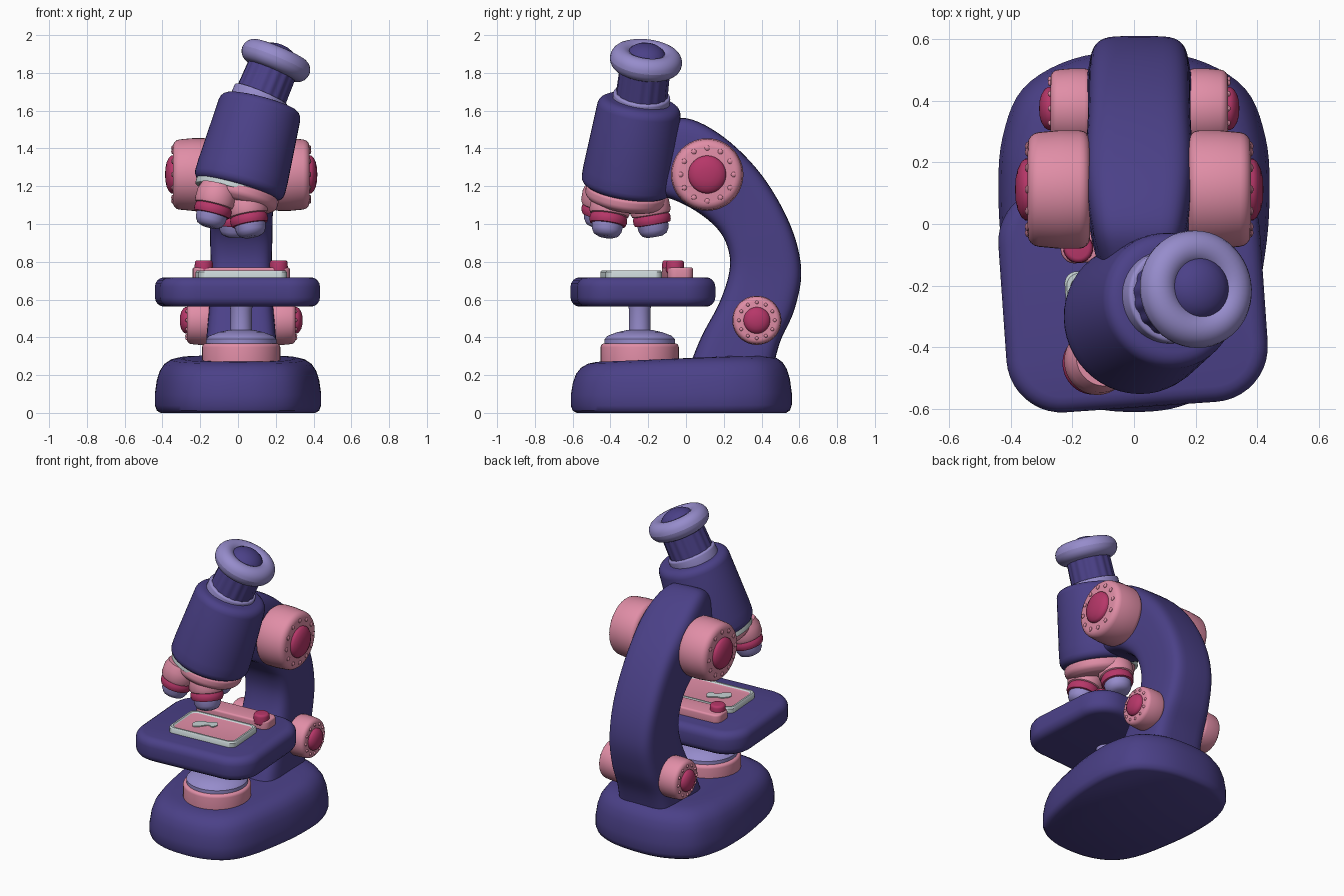
import bpy, math
from mathutils import Vector, Matrix

if "Cube" in bpy.data.objects:
    bpy.data.objects.remove(bpy.data.objects["Cube"])

def mat(name, r, g, b):
    m = bpy.data.materials.new(name)
    m.diffuse_color = (r, g, b, 1)
    m.use_nodes = True
    m.node_tree.nodes["Principled BSDF"].inputs["Base Color"].default_value = m.diffuse_color
    return m

BLUE = mat("indigo", .070, .052, .245)
LAV = mat("lavender", .305, .262, .60)
PINK = mat("pink", .75, .27, .385)
RED = mat("crimson", .47, .038, .14)
PALE = mat("pale_grey", .58, .66, .67)
CX = .017  # slight sideways offset shared by the arm, knobs and stage

def build(name, rings, cols, xf=Matrix(), bevel=0):
    """Skin closed rings of points; a one-point ring is a pole. cols: one per strip."""
    verts, faces, mi, idx = [], [], [], []
    mats = list(dict.fromkeys(cols))
    for ring in rings:
        idx.append(list(range(len(verts), len(verts) + len(ring))))
        verts += [xf @ Vector(p) for p in ring]
    for a, b, c in zip(idx, idx[1:], cols):
        n = max(len(a), len(b))
        for i in range(n):
            j = (i + 1) % n
            if len(a) == 1:
                f = (a[0], b[j], b[i])
            elif len(b) == 1:
                f = (a[i], a[j], b[0])
            else:
                f = (a[i], a[j], b[j], b[i])
            faces.append(f)
            mi.append(mats.index(c))
    for ring, c, rev in ((idx[0], cols[0], True), (idx[-1], cols[-1], False)):
        if len(ring) > 2:
            faces.append(ring[::-1] if rev else ring)
            mi.append(mats.index(c))
    me = bpy.data.meshes.new(name)
    me.from_pydata(verts, [], faces)
    for m in mats:
        me.materials.append(m)
    me.polygons.foreach_set("material_index", mi)
    ob = bpy.data.objects.new(name, me)
    bpy.context.collection.objects.link(ob)
    if bevel:
        bv = ob.modifiers.new("bevel", 'BEVEL')
        bv.width, bv.segments = bevel, 4
        bv.limit_method, bv.angle_limit = 'ANGLE', math.radians(35)
    return ob

def lathe(name, prof, cols, origin, axis, bevel=0, n=48, rib=0):
    """Turn (radius, height) points about an axis."""
    rings = []
    for r, t in prof:
        if r == 0:
            rings.append([(0, 0, t)])
        else:
            ring = []
            for i in range(n):
                a = 2 * math.pi * i / n
                q = r * (1 + rib * math.cos(16 * a))
                ring.append((q * math.cos(a), q * math.sin(a), t))
            rings.append(ring)
    if not isinstance(cols, list):
        cols = [cols] * (len(prof) - 1)
    rot = Vector(axis).to_track_quat('Z', 'Y').to_matrix().to_4x4()
    return build(name, rings, cols, Matrix.Translation(origin) @ rot, bevel)

def smooth(pts, k=6, closed=False):
    """Catmull-Rom curve through points."""
    p = [Vector(q) for q in pts]
    p = [p[-1]] + p + p[:2] if closed else [2 * p[0] - p[1]] + p + [2 * p[-1] - p[-2]]
    out = []
    for a, b, c, d in zip(p, p[1:], p[2:], p[3:]):
        for i in range(k):
            t = i / k
            out.append(.5 * (2 * b + (c - a) * t + (2 * a - 5 * b + 4 * c - d) * t ** 2
                             + (3 * b - a - 3 * c + d) * t ** 3))
    return out if closed else out + [p[-2]]

def rrect(hx, hy, r, k=10):
    """Rounded rectangle outline."""
    out = []
    for q, (sx, sy) in enumerate(((1, 1), (-1, 1), (-1, -1), (1, -1))):
        for i in range(k + 1):
            a = math.pi / 2 * (q + i / k)
            out.append((sx * (hx - r) + r * math.cos(a), sy * (hy - r) + r * math.sin(a)))
    return out

def slab(name, outline, layers, cols, loc=(0, 0, 0), ang=0, bevel=0, slope=0):
    """Stack an outline at (z, inset) layers."""
    mx, my = max(p[0] for p in outline), max(p[1] for p in outline)
    rings = [[(x * (1 - d / mx), y * (1 - d / my), z + slope * y * z) for x, y in outline]
             for z, d in layers]
    if not isinstance(cols, list):
        cols = [cols] * (len(layers) - 1)
    xf = Matrix.Translation(loc) @ Matrix.Rotation(math.radians(ang), 4, 'Z')
    return build(name, rings, cols, xf, bevel)

# Base: egg-shaped foot with a soft top
half = [(.15, -.592), (.285, -.52), (.37, -.37), (.425, -.1), (.44, .1), (.427, .28),
        (.36, .44), (.2, .535)]
foot = [(0, -.61)] + half + [(0, .56)] + [(-x, y) for x, y in half[::-1]]
slab("base", smooth(foot, 5, True),
     [(0, .03), (.012, .01), (.04, 0), (.1, 0), (.17, .01), (.22, .026), (.255, .05),
      (.278, .085), (.288, .13), (.29, .2)], BLUE, slope=.1)

# Curved arm: outer and inner edges in the side plane, rounded-box section
outer = smooth([(-.15, 1.51), (0, 1.56), (.2, 1.46), (.4, 1.26), (.55, 1.0), (.61, .76),
                (.575, .55), (.5, .38), (.45, .2)])
inner = smooth([(-.25, 1.16), (-.1, 1.14), (.05, 1.07), (.17, .97), (.225, .86), (.228, .74),
                (.175, .58), (.08, .4), (.0, .2)])
width = smooth([(.1, 0), (.15, 0), (.175, 0), (.168, 0), (.165, 0), (.162, 0), (.17, 0),
                (.185, 0), (.2, 0)])
rings = []
for o, i, w in zip(outer, inner, width):
    c, d, ring = (o + i) / 2, (o - i) / 2, []
    for s in range(40):
        a = -2 * math.pi * s / 40
        u, v = (math.copysign(abs(f) ** .42, f) for f in (math.cos(a), math.sin(a)))
        ring.append((CX + w.x * u, c.x + d.x * v, c.y + d.y * v))
    rings.append(ring)
build("arm", rings, [BLUE] * (len(rings) - 1))

# Tilted viewing barrel, then a steeper collar, ribbed neck, eyepiece ring and lens
P, D = Vector((0, -.315, 1.18)), Vector((.256, .148, .955)).normalized()
lathe("barrel", [(0, 0), (.247, 0), (.245, .1), (.22, .49), (0, .49)], BLUE, P, D, .045)
E, N = Vector((.42, .12, 1)).normalized(), Vector((.112, -.237, 1.655))
lathe("collar", [(0, -.05), (.152, -.05), (.152, .036), (0, .036)], LAV, N, E, .012)
lathe("neck", [(0, 0), (.136, 0), (.131, .22), (0, .22)], BLUE, N, E, n=96, rib=.02)
R = N + E * .23
ring = [(.132 + .06 * math.cos(a), .062 * math.sin(a))
        for a in (2 * math.pi * i / 20 for i in range(21))]
lathe("eyepiece_ring", ring, LAV, R, E)
lathe("eyepiece_lens", [(.11, -.03), (.108, .02)] + [(.105 * math.cos(a), .02 + .07 * math.sin(a))
      for a in (.3, .6, .9, 1.2)] + [(0, .09)], BLUE, R, E)

# Turret under the barrel and its three lenses
lathe("turret_seal", [(0, -.02), (.215, -.02), (.215, .02), (0, .02)], PALE,
      P + Vector((-.014, 0, 0)), D, .006)
lathe("turret", [(0, -.08), (.18, -.08), (.215, -.05), (.215, 0), (0, 0)], PINK,
      P + Vector((.01, 0, 0)), D, .015)
prof = [(0, 0), (.04, 0), (.066, .012), (.079, .035), (.083, .066), (.094, .068), (.1, .083),
        (.1, .103), (.094, .116), (.102, .12), (.108, .138), (.106, .19), (.09, .23), (0, .23)]
cols = [LAV] * 4 + [RED] * 4 + [PINK] * 5
for n, tip, ax in (("left", (-.155, -.465, .985), (.25, .13, 1)),
                   ("right", (.075, -.425, .932), (-.18, .15, 1)),
                   ("rear", (-.02, -.165, .932), (.02, -.17, 1))):
    lathe("objective_" + n, prof, cols, tip, ax)

# Focus knobs on both sides, with a ring of studs and a domed button
for n, y, z, r, x0, x1, rb, xb in (("coarse", .112, 1.262, .192, .16, .362, .1, .403),
                                   ("fine", .375, .49, .13, .155, .288, .07, .325)):
    for s, side in ((-1, "left"), (1, "right")):
        o, ax = Vector((CX, y, z)), Vector((s, 0, 0))
        lathe(f"{n}_knob_{side}", [(0, x0), (r, x0), (r, (x0 + x1) / 2), (r * .95, x1), (0, x1)],
              PINK, o, ax, r * .18)
        h = xb - x1
        lathe(f"{n}_button_{side}", [(rb, x1 - .02), (rb, x1 + h * .2), (rb * .9, x1 + h * .5),
              (rb * .65, x1 + h * .8), (rb * .35, x1 + h * .96), (0, xb)], RED, o, ax)
        for i in range(12):
            a = math.pi * i / 6
            q = o + Vector((0, math.cos(a), math.sin(a))) * r * .73
            lathe(f"{n}_stud_{side}_{i}", [(r * .075, x1 - .01), (r * .07, x1 + .003),
                  (r * .045, x1 + .007), (0, x1 + .009)], PINK, q, ax, n=12)

# Stage support: pink plinth, lavender dome, post
S = (CX, -.245, 0)
Z = (0, 0, 1)
lathe("plinth", [(0, .2), (.207, .2), (.207, .368), (0, .368)], PINK, S, Z, .02)
lathe("plinth_dome", [(0, .35), (.187, .35), (.187, .39), (.17, .408), (.12, .427), (.07, .438),
                      (0, .44)], LAV, S, Z)
lathe("post", [(0, .4), (.058, .4), (.056, .46), (.056, .54), (.062, .58), (0, .58)], LAV, S, Z)

# Stage table, turned slightly
ROT = 4
slab("stage", rrect(.425, .367, .18), [(.562, 0), (.718, 0)], BLUE, (-.003, -.228, 0), ROT, .05)

# Slide with raised pale rim, pink field and a pale specimen
slab("slide", rrect(.235, .15, .04),
     [(.7, 0), (.745, 0), (.754, .007), (.754, .018), (.746, .024), (.745, .028)],
     [PALE] * 4 + [PINK], (CX, -.29, 0), ROT)
blob = smooth([(.075, .0), (.06, .04), (.01, .028), (-.03, .035), (-.075, .005), (-.065, -.045),
               (-.02, -.035), (.02, -.01), (.05, -.03)], 4, True)
slab("specimen", blob, [(.744, 0), (.751, 0)], PALE, (CX - .06, -.285, 0), 22)

# Slide clip bar with two round buttons
slab("clip_bar", rrect(.257, .068, .045), [(.7, 0), (.77, 0)], PINK, (CX, -.045, 0), ROT, .012)
for s, side in ((-1, "left"), (1, "right")):
    lathe("clip_button_" + side, [(0, .74), (.05, .74), (.047, .808), (0, .808)], RED,
          (CX + s * .198, -.068 + s * .01, 0), Z, .014, 24)

# Apply bevels and smooth-shade everything
bpy.ops.object.select_all(action='SELECT')
bpy.context.view_layer.objects.active = bpy.context.selected_objects[0]
bpy.ops.object.convert(target='MESH')
bpy.ops.object.shade_smooth_by_angle(angle=math.radians(40))
